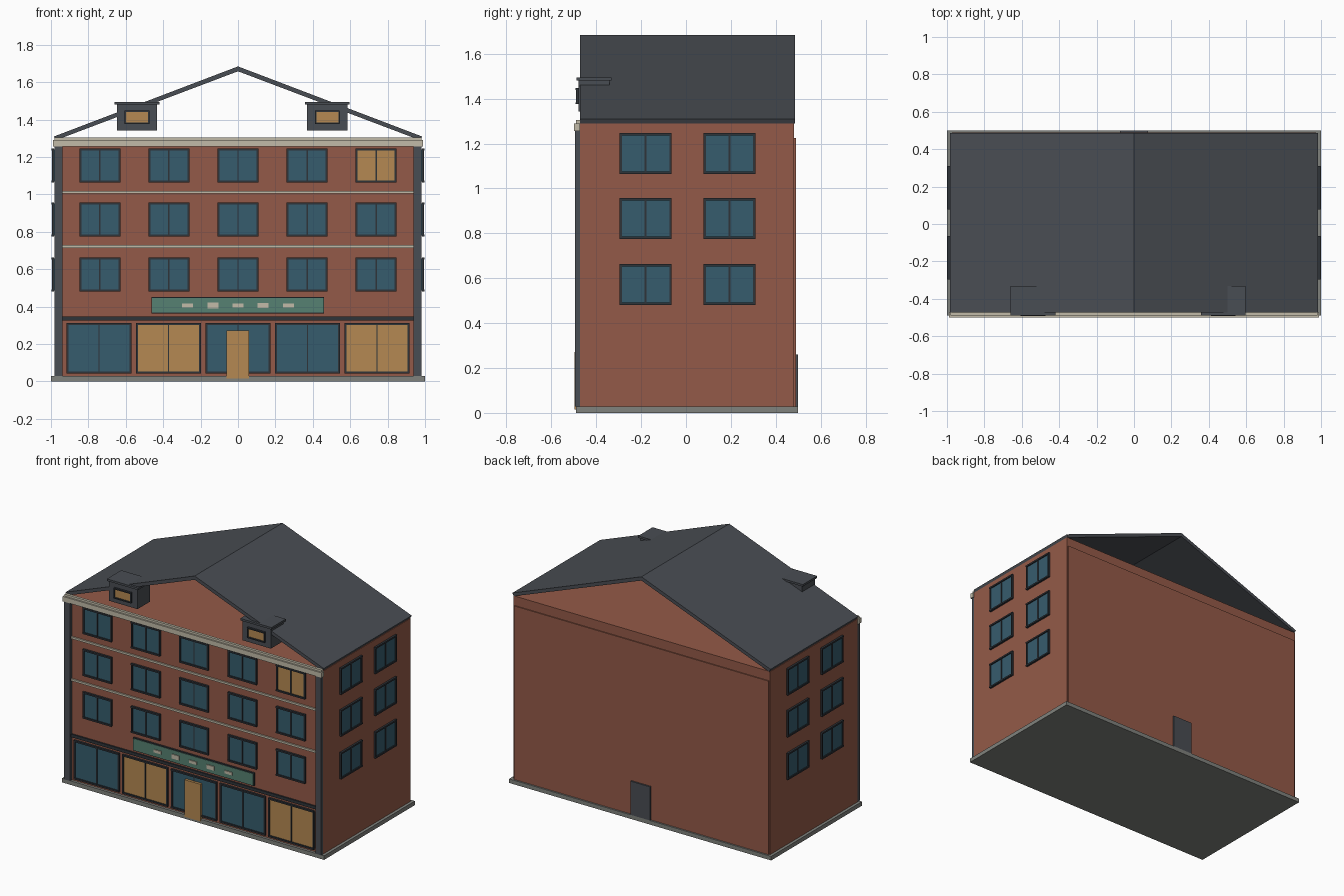
import bpy, bmesh
from mathutils import Matrix, Vector

cube = bpy.data.objects.get("Cube")
if cube:
    bpy.data.objects.remove(cube)


def material(name, rgb):
    """Flat material from display RGB (0-255), stored as linear."""
    lin = [((c / 255 + 0.055) / 1.055) ** 2.4 for c in rgb]
    m = bpy.data.materials.new(name)
    m.use_nodes = True
    m.diffuse_color = (*lin, 1)
    m.node_tree.nodes["Principled BSDF"].inputs["Base Color"].default_value = (*lin, 1)
    return m


BRICK = material("brick", (148, 90, 72))
SLATE = material("slate_grey", (73, 77, 83))
FRAME = material("dark_frame", (46, 51, 57))
GLASS = material("blue_glass", (54, 92, 109))
GOLD = material("lit_gold", (181, 137, 82))
CREAM = material("cream_trim", (194, 187, 168))
STONE = material("plinth_stone", (128, 130, 125))
GREEN = material("sign_green", (86, 129, 114))


def boxes(name, spans, mat, place=Matrix()):
    """One object made of boxes, each given as (x0, x1, y0, y1, z0, z1)."""
    bm = bmesh.new()
    for x0, x1, y0, y1, z0, z1 in spans:
        mid = Vector((x0 + x1, y0 + y1, z0 + z1)) / 2
        size = Matrix.Diagonal((x1 - x0, y1 - y0, z1 - z0, 1))
        bmesh.ops.create_cube(bm, size=1, matrix=place @ Matrix.Translation(mid) @ size)
    mesh = bpy.data.meshes.new(name)
    bm.to_mesh(mesh)
    bm.free()
    mesh.materials.append(mat)
    obj = bpy.data.objects.new(name, mesh)
    bpy.context.collection.objects.link(obj)
    return obj


def window(name, place, w, h, pane, bar=0.011, ear=0.005, mullion=True):
    """Framed window centred on the local origin, facing local -y."""
    a, b = w / 2, h / 2
    boxes(name + "_pane", [(-a, a, -0.006, 0.002, -b, b)], pane, place)
    bars = [(-a - ear, a + ear, -0.014, 0, s * b - bar / 2, s * b + bar / 2) for s in (-1, 1)]
    bars += [(s * a - bar / 2, s * a + bar / 2, -0.012, 0, -b, b) for s in (-1, 1)]
    if mullion:
        bars.append((-0.004, 0.004, -0.01, 0, -b, b))
    boxes(name + "_frame", bars, FRAME, place)


FRONT, BACK, SIDE = -0.472, 0.482, 0.98
ROWS = (0.572, 0.866, 1.155)
COLUMNS = [i * 0.369 for i in range(-2, 3)]

# Main masses
boxes("plinth", [(-1, 1, -0.49, 0.5, 0, 0.028)], STONE)
boxes("brick_body", [(-SIDE, SIDE, FRONT, BACK, 0.01, 1.29)], BRICK)
boxes("back_wall_panel", [(-0.972, 0.972, BACK, 0.489, 0.028, 1.225)], BRICK)
boxes("back_door", [(-0.075, 0.075, BACK, 0.5, 0.028, 0.26)], SLATE)

# Front trim
boxes("corner_pilasters", [(-SIDE, -0.937, -0.495, FRONT, 0.028, 1.256),
                           (0.937, SIDE, -0.495, FRONT, 0.028, 1.256)], SLATE)
boxes("cornice", [(-0.988, 0.988, -0.5, FRONT, 1.256, 1.29),
                  (-0.98, 0.98, -0.49, FRONT, 1.29, 1.304)], CREAM)
boxes("floor_bands", [(-0.937, 0.937, -0.482, FRONT, z, z + 0.014) for z in (0.714, 1.005)], CREAM)
boxes("shop_fascia", [(-0.937, 0.937, -0.482, FRONT, 0.326, 0.347)], FRAME)

# Sign board with plain raised plates
boxes("sign_board", [(-0.46, 0.457, -0.488, FRONT, 0.367, 0.447)], GREEN)
boxes("sign_edge", [(-0.463, 0.46, -0.485, FRONT, 0.363, 0.451)], FRAME)
boxes("sign_plates", [(x - 0.029, x + 0.029, -0.494, -0.487, 0.406 - h, 0.406 + h)
                      for x, h in ((-0.27, 0.01), (-0.133, 0.015), (0, 0.01),
                                   (0.133, 0.014), (0.27, 0.01))], CREAM)

# Front windows and shopfront
for r, z in enumerate(ROWS):
    for c, x in enumerate(COLUMNS):
        lit = r == 2 and c == 4
        window(f"front_window_{r}_{c}", Matrix.Translation((x, FRONT, z)),
               0.21, 0.172, GOLD if lit else GLASS)
for c, x in enumerate(COLUMNS):
    window(f"shop_window_{c}", Matrix.Translation((x * 1.007, FRONT, 0.177)),
           0.336, 0.258, GOLD if c in (1, 4) else GLASS)
boxes("front_door", [(-0.062, 0.06, -0.496, FRONT, 0.016, 0.272)], GOLD)

# Side windows
for label, turn in (("left", 1), ("right", -1)):
    for r, z in enumerate(ROWS):
        for c, y in enumerate((-0.18, 0.194)):
            place = (Matrix.Translation((turn * (SIDE + 0.003), y, z))
                     @ Matrix.Rotation(turn * 1.5707963, 4, "Z"))
            window(f"{label}_window_{r}_{c}", place, 0.222, 0.172, GLASS)

# Open gable roof: two sloping slabs extruded from front to back
EAVE, RIDGE = 1.309, 1.684
for label, s in (("left", 1), ("right", -1)):
    bm = bmesh.new()
    profile = ((0, RIDGE), (s * 0.985, EAVE), (s * 0.975, EAVE - 0.02), (0, RIDGE - 0.026))
    face = bm.faces.new([bm.verts.new((x, FRONT, z)) for x, z in profile])
    grown = bmesh.ops.extrude_face_region(bm, geom=[face])["geom"]
    bmesh.ops.translate(bm, vec=(0, 0.486 - FRONT, 0),
                        verts=[v for v in grown if isinstance(v, bmesh.types.BMVert)])
    bmesh.ops.recalc_face_normals(bm, faces=bm.faces)
    mesh = bpy.data.meshes.new(label + "_roof_slab")
    bm.to_mesh(mesh)
    bm.free()
    mesh.materials.append(SLATE)
    bpy.context.collection.objects.link(bpy.data.objects.new(label + "_roof_slab", mesh))

# Dormers
for label, x in (("left", 0.478), ("right", -0.54)):
    boxes(label + "_dormer", [(x - 0.108, x + 0.108, -0.478, -0.34, 1.342, 1.482)], SLATE)
    boxes(label + "_dormer_cap", [(x - 0.119, x + 0.119, -0.488, -0.332, 1.48, 1.494)], SLATE)
    window(label + "_dormer_window", Matrix.Translation((x, -0.478, 1.411)),
           0.126, 0.064, GOLD, bar=0.008, ear=0.003, mullion=False)
